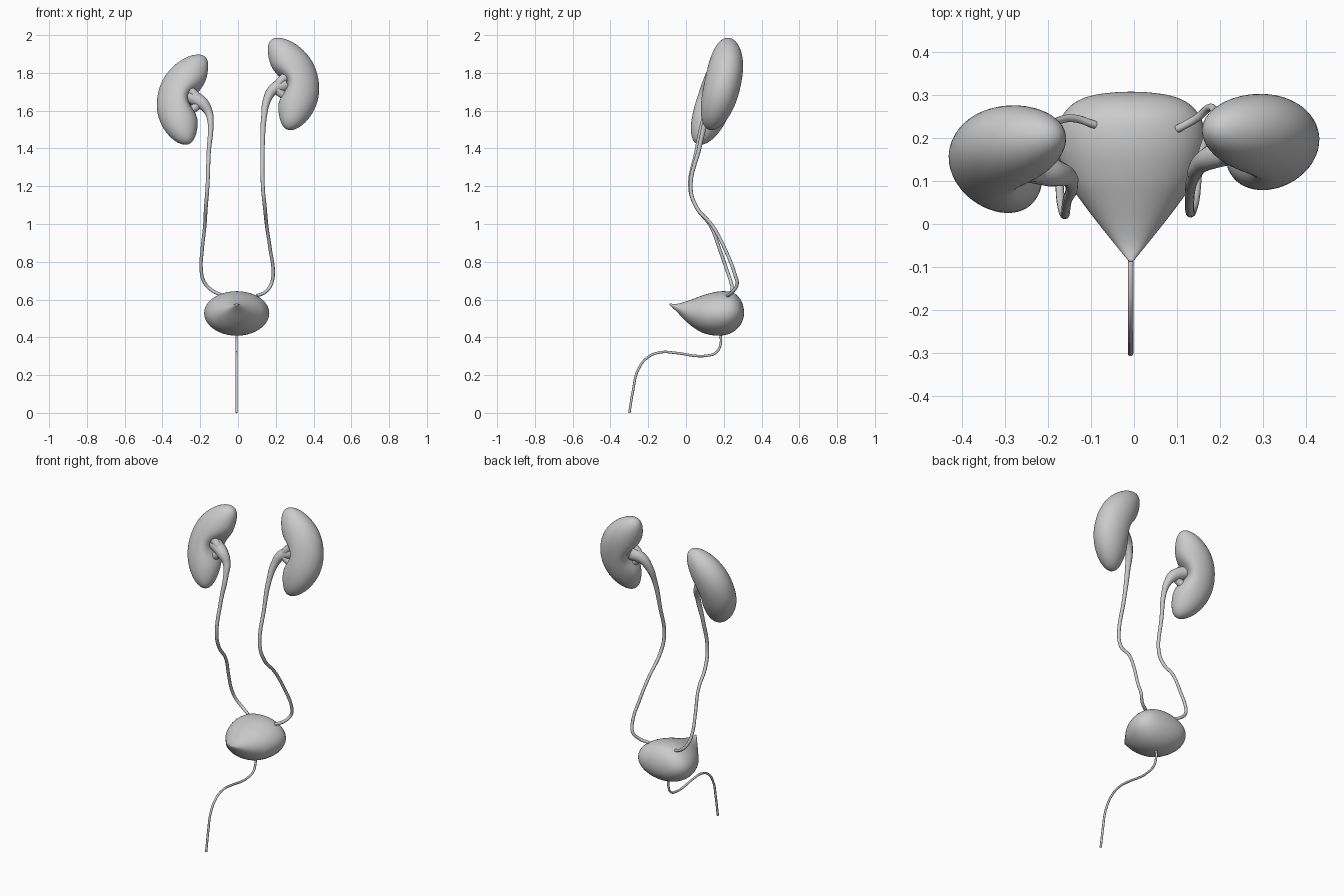
import bpy, bmesh, math
from mathutils import Matrix, Vector

cube = bpy.data.objects.get("Cube")
if cube:
    bpy.data.objects.remove(cube, do_unlink=True)

grey = bpy.data.materials.new("soft_grey")
grey.use_nodes = True
colour = (0.6, 0.6, 0.6, 1)
grey.diffuse_color = colour
grey.node_tree.nodes["Principled BSDF"].inputs["Base Color"].default_value = colour


def finish(bm, name):
    bmesh.ops.recalc_face_normals(bm, faces=bm.faces)
    mesh = bpy.data.meshes.new(name)
    bm.to_mesh(mesh)
    bm.free()
    mesh.materials.append(grey)
    mesh.shade_smooth()
    obj = bpy.data.objects.new(name, mesh)
    bpy.context.collection.objects.link(obj)
    return obj


def kidney(name, centre, lean, side):
    """Bent ellipsoid with a dent on the inner edge; side -1 is right, 1 is left."""
    bm = bmesh.new()
    bmesh.ops.create_uvsphere(bm, u_segments=48, v_segments=32, radius=1)
    place = (Matrix.Rotation(-math.radians(lean), 4, 'X')
             @ Matrix.Rotation(math.radians(10), 4, 'Y')
             @ Matrix.Rotation(-math.radians(12), 4, 'Z'))
    for v in bm.verts:
        t = v.co.z
        ring = math.hypot(v.co.x, v.co.y)
        ux, uy = (v.co.x / ring, v.co.y / ring) if ring > 1e-5 else (0, 0)
        r = max(0, 1 - abs(t) ** 2.4) ** 0.5
        hilum = max(0, ux) ** 2 * math.exp(-(t / 0.27) ** 2)
        p = Vector((0.118 * r * ux + 0.07 * t * t - 0.065 * hilum,
                    0.095 * r * uy, 0.252 * t))
        p = place @ p
        v.co = (-side * p.x + centre[0], p.y + centre[1], p.z + centre[2])
    return finish(bm, name)


def tube(name, points):
    """Smooth tapered tube through (x, y, z, radius) points."""
    curve = bpy.data.curves.new(name, 'CURVE')
    curve.dimensions = '3D'
    curve.bevel_depth = 1
    curve.bevel_resolution = 4
    curve.resolution_u = 8
    curve.use_fill_caps = True
    spline = curve.splines.new('BEZIER')
    spline.bezier_points.add(len(points) - 1)
    for bp, (x, y, z, r) in zip(spline.bezier_points, points):
        bp.co = (x, y, z)
        bp.radius = r
        bp.handle_left_type = bp.handle_right_type = 'AUTO'
    curve.materials.append(grey)
    obj = bpy.data.objects.new(name, curve)
    bpy.context.collection.objects.link(obj)
    bpy.ops.object.select_all(action='DESELECT')
    obj.select_set(True)
    bpy.context.view_layer.objects.active = obj
    bpy.ops.object.convert(target='MESH')
    bpy.context.object.data.shade_smooth()
    return bpy.context.object


def smooth_rows(rows, steps):
    """Catmull-Rom interpolation of equal-length tuples."""
    out = []
    for i in range(len(rows) - 1):
        quad = [rows[max(i - 1, 0)], rows[i], rows[i + 1], rows[min(i + 2, len(rows) - 1)]]
        for s in range(steps):
            t = s / steps
            out.append([0.5 * (2 * b + (c - a) * t + (2 * a - 5 * b + 4 * c - d) * t * t
                               + (3 * b - a - 3 * c + d) * t ** 3)
                        for a, b, c, d in zip(*quad)])
    return out + [list(rows[-1])]


# Kidneys
kidney("right_kidney", (-0.31, 0.158, 1.665), 18, -1)
kidney("left_kidney", (0.31, 0.195, 1.75), 12, 1)

# Ureters, widening into the funnel at each kidney
tube("right_ureter", [
    (-0.26, 0.14, 1.68, 0.040), (-0.19, 0.12, 1.64, 0.034), (-0.155, 0.11, 1.59, 0.022),
    (-0.145, 0.09, 1.53, 0.015), (-0.155, 0.055, 1.38, 0.011), (-0.162, 0.022, 1.19, 0.010),
    (-0.17, 0.055, 1.09, 0.010), (-0.176, 0.13, 0.99, 0.009), (-0.19, 0.18, 0.86, 0.009),
    (-0.195, 0.215, 0.76, 0.009), (-0.18, 0.237, 0.695, 0.009), (-0.14, 0.245, 0.65, 0.009),
    (-0.09, 0.23, 0.625, 0.009)])
tube("left_ureter", [
    (0.25, 0.18, 1.74, 0.040), (0.19, 0.16, 1.715, 0.030), (0.155, 0.14, 1.66, 0.022),
    (0.138, 0.11, 1.57, 0.015), (0.13, 0.07, 1.4, 0.011), (0.132, 0.025, 1.19, 0.010),
    (0.142, 0.055, 1.09, 0.010), (0.152, 0.14, 0.99, 0.009), (0.17, 0.205, 0.87, 0.009),
    (0.186, 0.26, 0.73, 0.009), (0.175, 0.27, 0.68, 0.009), (0.145, 0.245, 0.64, 0.009),
    (0.10, 0.22, 0.62, 0.009)])

# Short funnel branches reaching into the kidneys
for name, x, y, z, side in (("right", -0.20, 0.12, 1.645, -1), ("left", 0.20, 0.16, 1.72, 1)):
    for label, rise in (("upper", 0.07), ("lower", -0.05)):
        tube(f"{name}_{label}_branch", [
            (x, y, z, 0.024), (x + side * 0.03, y, z + rise * 0.6, 0.022),
            (x + side * 0.07, y + 0.01, z + rise, 0.027)])

# Bladder lofted front to back: y, half width, top, bottom
stations = [
    (-0.088, 0.004, 0.580, 0.572), (-0.05, 0.035, 0.577, 0.537), (0.0, 0.075, 0.590, 0.485),
    (0.05, 0.113, 0.608, 0.445), (0.10, 0.147, 0.626, 0.420), (0.16, 0.168, 0.641, 0.409),
    (0.21, 0.172, 0.644, 0.413), (0.25, 0.160, 0.636, 0.429), (0.28, 0.133, 0.612, 0.455),
    (0.297, 0.095, 0.583, 0.482), (0.305, 0.045, 0.555, 0.507), (0.307, 0.004, 0.534, 0.528)]
bm = bmesh.new()
sides = 40
rings = []
for y, w, top, low in smooth_rows(stations, 4):
    mid, half = (top + low) / 2, (top - low) / 2
    rings.append([bm.verts.new((-0.007 + w * math.cos(a), y, mid + half * math.sin(a)))
                  for a in (math.tau * k / sides for k in range(sides))])
for a, b in zip(rings, rings[1:]):
    for k in range(sides):
        n = (k + 1) % sides
        bm.faces.new((a[k], a[n], b[n], b[k]))
bm.faces.new(rings[0])
bm.faces.new(rings[-1])
finish(bm, "bladder")

# Urethra curving forward and down from the bladder
path = [(0.18, 0.43), (0.184, 0.37), (0.16, 0.32), (0.10, 0.302), (0.05, 0.302),
        (-0.05, 0.317), (-0.14, 0.32), (-0.205, 0.292), (-0.255, 0.225),
        (-0.28, 0.12), (-0.30, 0.0)]
tube("urethra", [(-0.008, y, z, 0.0065) for y, z in path])
